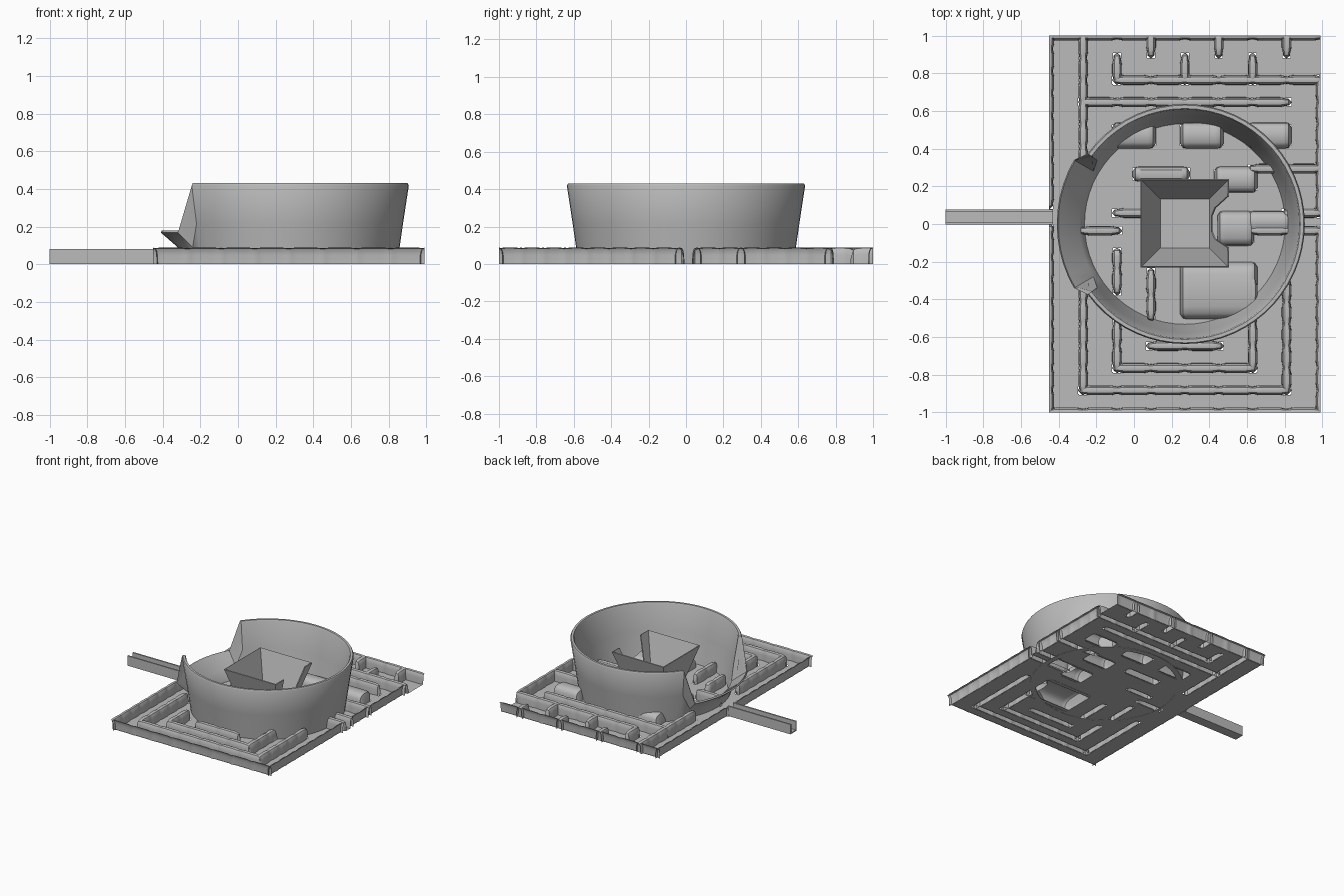
import bpy, bmesh, math
from mathutils import Vector

if "Cube" in bpy.data.objects:
    bpy.data.objects.remove(bpy.data.objects["Cube"], do_unlink=True)

grey = bpy.data.materials.new("plain_grey")
grey.use_nodes = True
colour = (0.5, 0.5, 0.5, 1)
grey.diffuse_color = colour
grey.node_tree.nodes["Principled BSDF"].inputs["Base Color"].default_value = colour

X0, X1, Y0, Y1 = -0.45, 0.99, -1.0, 1.0
CX, CY = (X1 - X0) / 8, (Y1 - Y0) / 17      # maze cell size
HEDGE, HALF = 0.088, 0.026


def finish(name, bm, smooth=True, recalc=False):
    if recalc:
        bmesh.ops.recalc_face_normals(bm, faces=bm.faces)
    mesh = bpy.data.meshes.new(name)
    bm.to_mesh(mesh)
    bm.free()
    ob = bpy.data.objects.new(name, mesh)
    bpy.context.collection.objects.link(ob)
    mesh.materials.append(grey)
    if smooth:
        bpy.ops.object.select_all(action='DESELECT')
        ob.select_set(True)
        bpy.context.view_layer.objects.active = ob
        bpy.ops.object.shade_smooth_by_angle(angle=math.radians(40))
    return ob


def gx(i):
    return X0 + CX * i


def gy(k):
    return Y0 + CY * k


slots = []      # floor openings beneath the hollow hedges


def hedge(bm, start, end, half=HALF, pitch=None):
    """Hollow rounded mound from start to end, pinched into beads."""
    a, b = Vector(start), Vector(end)
    d = (b - a).normalized()
    side = Vector((-d.y, d.x))
    a, b = a - d * HALF, b + d * HALF
    length = (b - a).length
    n = max(6, round(length / 0.015))
    rows = []
    for j in range(n + 1):
        u = length * j / n
        e = min(u, length - u, 0.03) / 0.03
        cap = math.sqrt(max(0, 1 - (1 - e) ** 2))
        pinch = 1
        if pitch:
            q = (u - HALF) % pitch
            pinch = 0.72 + 0.28 * min(1, min(q, pitch - q) / 0.03)
        w = max(half - HALF * (1 - pinch * cap), 0.003)
        h = HEDGE * (0.3 + 0.7 * cap) * (0.85 + 0.15 * pinch)
        row = []
        for s in range(9):
            t = math.pi * s / 8
            off = math.copysign(abs(math.cos(t)) ** 0.6, math.cos(t)) * w
            p = a + d * u + side * off
            row.append(bm.verts.new((p.x, p.y, h * max(0, math.sin(t)) ** 0.6)))
        rows.append(row)
    for r, q in zip(rows, rows[1:]):
        for s in range(8):
            bm.faces.new((r[s], r[s + 1], q[s + 1], q[s]))
    bm.faces.new(rows[0][::-1])
    bm.faces.new(rows[-1])
    corners = [a + side * half * 0.8, b - side * half * 0.8]
    xs, ys = sorted(p.x for p in corners), sorted(p.y for p in corners)
    slots.append((xs[0], xs[1], ys[0], ys[1]))


# Maze hedges: (line, start, end) in cell units
across = [(0, 0, 8), (17, 0, 8), (15, 2, 8), (14, 1, 7), (11, 6, 8), (9, 2, 3),
          (9, 7, 8), (8.2, 6, 8), (8.2, 1, 2), (3, 3, 5), (2, 2, 6), (1, 1, 7)]
along = [(0, 0, 8.3), (0, 9.4, 17), (8, 0, 8.2), (8, 9, 15), (1, 11, 17), (1, 1, 6),
         (3, 16.2, 17), (5, 16.2, 17), (7, 16.2, 17), (2, 15, 16), (4, 15, 16), (6, 15, 16),
         (2, 5.5, 7.2), (3, 4.3, 6.3), (2, 2, 4), (6, 2, 6), (7, 1, 6)]
# Filled cells: (x start, x end, y start, y end)
filled = [(2, 3, 12, 13), (4, 5, 12, 13), (6, 7, 12, 13), (2.6, 4, 10.5, 11),
          (5, 6, 10, 11), (5.1, 5.9, 7.6, 9), (6, 7, 8.2, 9), (4, 6, 4.3, 6.7)]

bm = bmesh.new()
for k, i0, i1 in across:
    hedge(bm, (gx(i0), gy(k)), (gx(i1), gy(k)), pitch=CX)
for i, k0, k1 in along:
    hedge(bm, (gx(i), gy(k0)), (gx(i), gy(k1)), pitch=CY)
for i0, i1, k0, k1 in filled:
    y = (gy(k0) + gy(k1)) / 2
    hedge(bm, (gx(i0), y), (gx(i1), y), half=(gy(k1) - gy(k0)) / 2 + 0.01)
# Border hedges are sliced open along the slab edge
for co, no in (((X0, 0, 0), (-1, 0, 0)), ((X1, 0, 0), (1, 0, 0)),
               ((0, Y0, 0), (0, -1, 0)), ((0, Y1, 0), (0, 1, 0))):
    bmesh.ops.bisect_plane(bm, geom=bm.verts[:] + bm.edges[:] + bm.faces[:],
                           plane_co=co, plane_no=no, clear_outer=True)
finish("maze_hedges", bm)

# Floor sheet with openings under the hedges
bm = bmesh.new()
bm.faces.new([bm.verts.new((x, y, 0.002)) for x, y in ((X0, Y0), (X1, Y0), (X1, Y1), (X0, Y1))])
for axis in (0, 1):
    cuts = sorted({round(v, 3) for s in slots for v in s[axis * 2:axis * 2 + 2]})
    for c in cuts:
        co, no = Vector(), Vector()
        co[axis], no[axis] = c, 1
        bmesh.ops.bisect_plane(bm, geom=bm.verts[:] + bm.edges[:] + bm.faces[:],
                               plane_co=co, plane_no=no)
holes = []
for f in bm.faces:
    c = f.calc_center_median()
    if any(s[0] < c.x < s[1] and s[2] < c.y < s[3] for s in slots):
        holes.append(f)
bmesh.ops.delete(bm, geom=holes, context='FACES')
finish("maze_floor", bm, smooth=False)

# Entrance channel: U-shaped section run along x
bm = bmesh.new()
section = [(0, 0), (0.08, 0), (0.08, 0.08), (0.068, 0.08), (0.068, 0.01),
           (0.012, 0.01), (0.012, 0.08), (0, 0.08)]
rings = [[bm.verts.new((x, y - 0.003, z)) for y, z in section] for x in (-1, X0 + 0.02)]
for s in range(8):
    t = (s + 1) % 8
    bm.faces.new((rings[0][s], rings[0][t], rings[1][t], rings[1][s]))
for r in rings:
    bm.faces.new(r)
finish("entrance_channel", bm, smooth=False, recalc=True)

# Round flared wall with a low pouring lip on the -x side
CENTRE = 0.27
bm = bmesh.new()
angles = [36 + 288 * j / 48 for j in range(49)] + [330 + 60 * j / 10 for j in range(11)]
columns = []
for deg in angles:
    a = math.radians(deg + 180)
    lip = deg >= 330
    top, rad, thick = (0.18, 0.68, 0.012) if lip else (0.43, 0.637, 0.03)
    mid = 0.59 if lip else 0.606
    prof = [(0.575 if not lip else 0.555, 0), (mid, top / 2), (rad, top - 0.012), (rad - 0.006, top),
            (rad - thick + 0.006, top), (rad - thick, top - 0.012),
            (mid - 0.03, top / 2), (0.532, 0)]
    columns.append([bm.verts.new((CENTRE + r * math.cos(a), r * math.sin(a), z)) for r, z in prof])
for c, d in zip(columns, columns[1:] + columns[:1]):
    for s in range(8):
        t = (s + 1) % 8
        bm.faces.new((c[s], d[s], d[t], c[t]))
finish("round_wall", bm, recalc=True)

# Square hopper with a notch in its +x wall
bm = bmesh.new()
H = 0.33


def wall_point(side, u, t):
    """Point on a sloping wall: u runs -1..1 sideways, t runs 0..1 upward."""
    r = 0.135 + 0.1 * t
    ang = side * math.pi / 2
    c, s = math.cos(ang), math.sin(ang)
    return bm.verts.new((CENTRE + r * (c - s * u), 0.003 + r * (s + c * u), 0.003 + H * t))


for side in range(4):
    outline = [(-1, 0), (1, 0), (1, 1), (-1, 1)]
    if side == 0:
        outline[3:3] = [(0.62, 1), (0.5, 0.3), (0.3, 0.15), (-0.3, 0.15), (-0.5, 0.3), (-0.55, 1)]
    bm.faces.new([wall_point(side, u, t) for u, t in outline])
bmesh.ops.remove_doubles(bm, verts=bm.verts, dist=0.001)
hopper = finish("square_hopper", bm, smooth=False, recalc=True)
shell = hopper.modifiers.new("thickness", 'SOLIDIFY')
shell.thickness = 0.008
